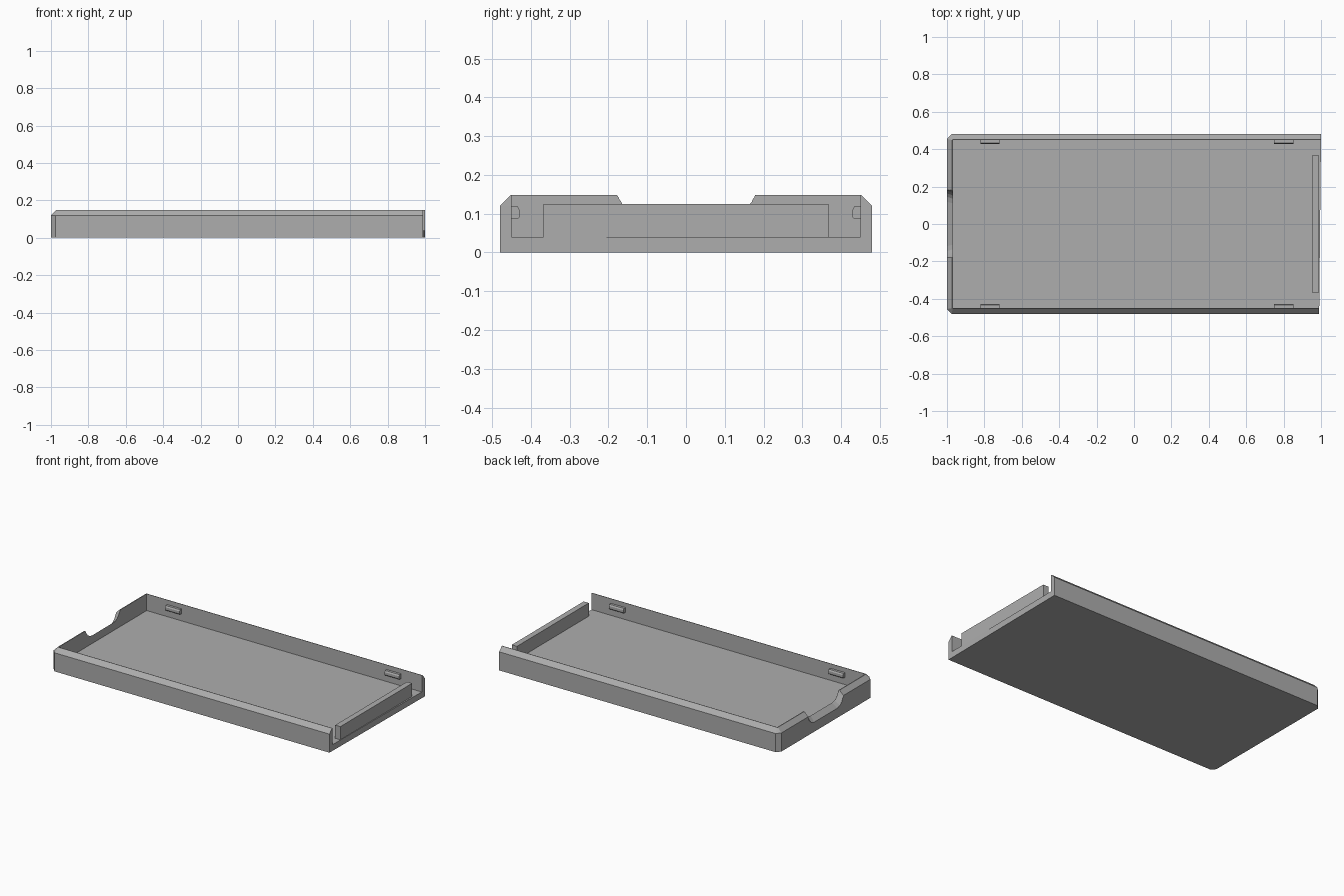
import bpy
import bmesh

if "Cube" in bpy.data.objects:
    bpy.data.objects.remove(bpy.data.objects["Cube"], do_unlink=True)

grey = bpy.data.materials.new("plain_grey")
grey.use_nodes = True
color = (0.42, 0.42, 0.42, 1)
grey.diffuse_color = color
grey.node_tree.nodes["Principled BSDF"].inputs["Base Color"].default_value = color

FLOOR, RIM, TOP = 0.04, 0.12, 0.148


def loft(name, rings):
    """Solid skinned through equal-length rings of points, capped at both ends."""
    bm = bmesh.new()
    loops = [[bm.verts.new(p) for p in ring] for ring in rings]
    for a, b in zip(loops, loops[1:]):
        for i in range(len(a)):
            j = (i + 1) % len(a)
            bm.faces.new((a[i], a[j], b[j], b[i]))
    bm.faces.new(loops[0])
    bm.faces.new(loops[-1])
    bmesh.ops.recalc_face_normals(bm, faces=bm.faces)
    mesh = bpy.data.meshes.new(name)
    bm.to_mesh(mesh)
    bm.free()
    mesh.materials.append(grey)
    obj = bpy.data.objects.new(name, mesh)
    bpy.context.collection.objects.link(obj)
    return obj


def box(name, x0, x1, y0, y1, z0, z1):
    ring = [(x0, y0), (x1, y0), (x1, y1), (x0, y1)]
    return loft(name, [[(x, y, z) for x, y in ring] for z in (z0, z1)])


def cut(target, cutter):
    mod = target.modifiers.new("cut", "BOOLEAN")
    mod.operation = "DIFFERENCE"
    mod.solver = "EXACT"
    mod.object = cutter
    bpy.context.view_layer.objects.active = target
    bpy.ops.object.modifier_apply(modifier=mod.name)
    bpy.data.objects.remove(cutter, do_unlink=True)


def outline(z, inset, corner):
    """Tray outline with two clipped corners and a slightly skewed open end."""
    x, y = -1 + inset, 0.48 - inset
    pts = [(x, -y + corner), (x + corner, -y), (0.99, -y),
           (1.0, y), (x + corner, y), (x, y - corner)]
    return [(px, py, z) for px, py in pts]


# Tray body with sloped rim
tray = loft("tray", [outline(0, 0, 0.025), outline(RIM, 0, 0.025),
                     outline(TOP, 0.027, 0.004)])
cut(tray, box("cavity", -0.968, 1.1, -0.45, 0.45, FLOOR, 0.3))

# Scooped finger notch, wider and deeper toward the outside
half = [(0.184, 0.16), (0.178, 0.148), (0.172, 0.137), (0.165, 0.125),
        (0.152, 0.108), (0.135, 0.097), (0.11, 0.092)]
profile = [(0.184, 0.2)] + half + [(-y, z) for y, z in reversed(half)] + [(-0.184, 0.2)]


def notch_ring(x):
    t = (-0.968 - x) / 0.032
    ring = []
    for y, z in profile:
        drop = 0.03 * t * max(0, TOP - z) / 0.056
        ring.append((x, y * (1 + 0.08 * t), z - drop))
    return ring


cut(tray, loft("notch", [notch_ring(-0.95), notch_ring(-1.02)]))

# Upright lip at the open end
box("end_lip", 0.952, 0.989, -0.367, 0.367, FLOOR - 0.002, 0.125)

# Snap tabs on the inner side walls
for side, side_name in ((1, "back"), (-1, "front")):
    for x, end_name in ((-0.77, "right"), (0.8, "left")):
        section = [(0.455, 0.087), (0.434, 0.087), (0.429, 0.092),
                   (0.429, 0.109), (0.434, 0.118), (0.455, 0.118)]
        loft(f"{side_name}_{end_name}_tab",
             [[(x + dx, side * y, z) for y, z in section] for dx in (-0.052, 0.052)])
